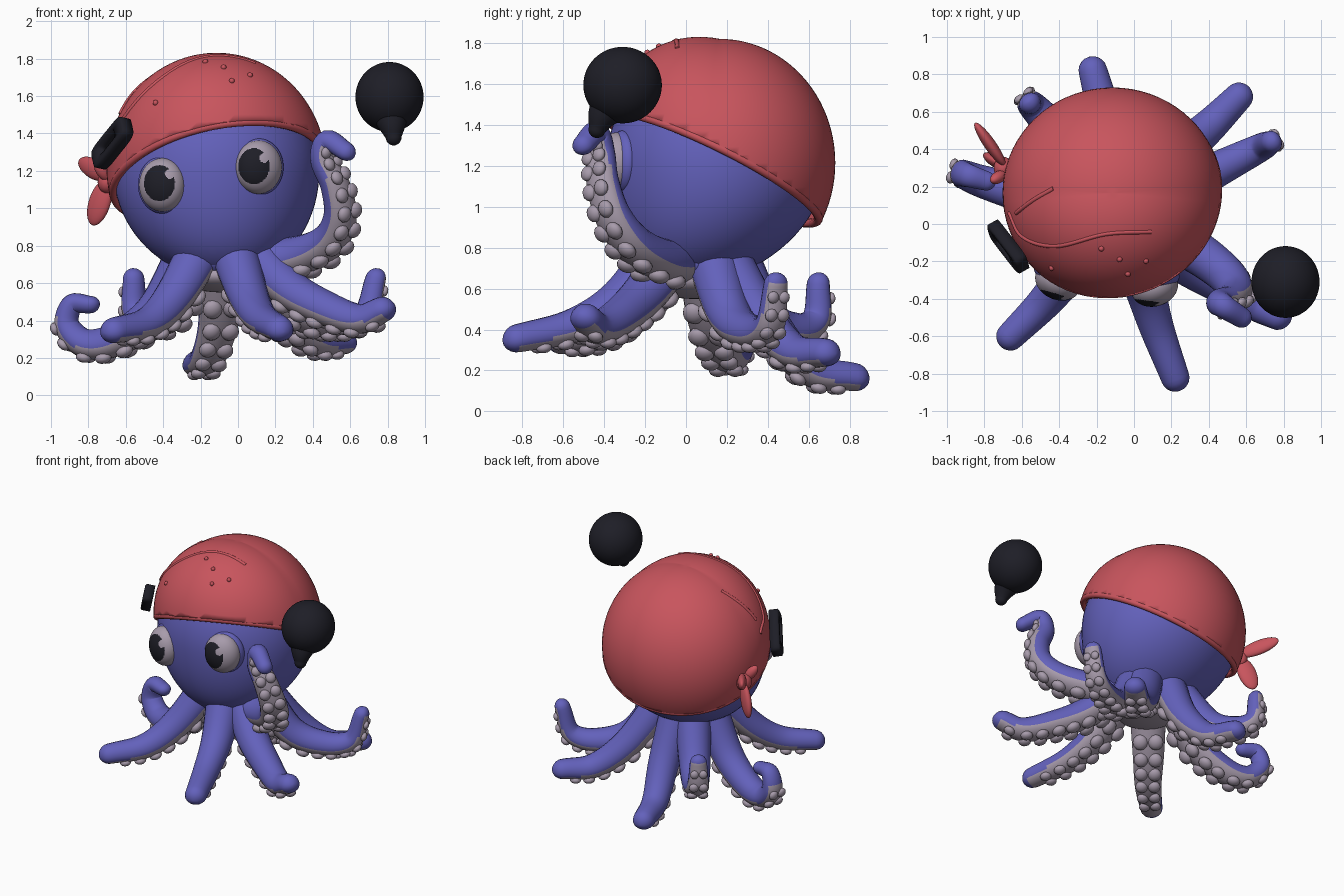
import bpy, bmesh, math
from mathutils import Vector as V, Matrix as M

if "Cube" in bpy.data.objects:
    bpy.data.objects.remove(bpy.data.objects["Cube"])


def material(name, rgb):
    m = bpy.data.materials.new(name)
    m.diffuse_color = (*rgb, 1)
    m.use_nodes = True
    m.node_tree.nodes["Principled BSDF"].inputs["Base Color"].default_value = m.diffuse_color
    return m


BLUE = material("blue skin", (0.125, 0.12, 0.5))
GREY = material("pale lilac", (0.39, 0.33, 0.41))
RED = material("red cloth", (0.58, 0.09, 0.11))
BLACK = material("black", (0.013, 0.013, 0.02))


def finish(bm, name, *mats):
    bmesh.ops.recalc_face_normals(bm, faces=bm.faces)
    for f in bm.faces:
        f.smooth = True
    me = bpy.data.meshes.new(name)
    bm.to_mesh(me)
    bm.free()
    for m in mats:
        me.materials.append(m)
    ob = bpy.data.objects.new(name, me)
    bpy.context.collection.objects.link(ob)
    return ob


def ellipsoid(bm, c, r, rot=None, u=48, v=32):
    mat = M.Translation(c) @ (rot.to_matrix().to_4x4() if rot else M()) @ M.Diagonal((*r, 1))
    return bmesh.ops.create_uvsphere(bm, u_segments=u, v_segments=v, radius=1, matrix=mat)["verts"]


def spline(pts, n=8):
    """Catmull-Rom samples through the points."""
    p = [V(q) for q in pts]
    p = [2 * p[0] - p[1]] + p + [2 * p[-1] - p[-2]]
    out = []
    for i in range(1, len(p) - 2):
        a, b, c, d = p[i - 1:i + 3]
        for k in range(n):
            t = k / n
            out.append(0.5 * (2 * b + (c - a) * t + (2 * a - 5 * b + 4 * c - d) * t * t
                              + (3 * b - a - 3 * c + d) * t ** 3))
    return out + [p[-2]]


def tube(bm, pts, r0, r1, side=None, flat=1.0, grey_end=0.0, ring=20):
    """Tapered tube with a round tip; the flattened underside is material 1 up to grey_end."""
    c = spline(pts)
    side = side or (c[-1] - c[0]).orthogonal().normalized()
    frames, n = [], len(c)
    for i, p in enumerate(c):
        t = (c[min(i + 1, n - 1)] - c[max(i - 1, 0)]).normalized()
        s = (side - t * side.dot(t)).normalized()
        frames.append((p, t, s, s.cross(t), r0 + (r1 - r0) * (i / (n - 1)) ** 0.8))
    rows = list(frames)
    p, t, s, up, r = frames[-1]
    for k in range(1, 6):
        a = k * math.pi / 10.5
        rows.append((p + t * r * math.sin(a), t, s, up, r * math.cos(a)))
    loops = []
    for p, t, s, up, r in rows:
        loop = []
        for j in range(ring):
            a = 2 * math.pi * (j + 0.5) / ring
            h = math.sin(a)
            loop.append(bm.verts.new(p + s * r * math.cos(a) + up * r * h * (1 if h > 0 else flat)))
        loops.append(loop)
    for i, (a, b) in enumerate(zip(loops, loops[1:])):
        u = i / n
        for j in range(ring):
            k = (j + 1) % ring
            f = bm.faces.new((a[j], a[k], b[k], b[j]))
            if u < grey_end and math.sin(2 * math.pi * (j + 1) / ring) < (-0.05 if u < grey_end - .2 else -.5):
                f.material_index = 1
    bm.faces.new(loops[0])
    bm.faces.new(loops[-1])
    return frames


# Head: ellipsoid narrowing and leaning forward towards the neck
bm = bmesh.new()
for v in ellipsoid(bm, (-0.115, 0.145, 1.2), (0.55, 0.535, 0.58), u=64, v=40):
    k = max(0, (1.2 - v.co.z) / 0.58) ** 2
    v.co.y -= 0.13 * k
    v.co.x += 0.03 * k
ellipsoid(bm, (-0.08, 0.05, 0.73), (0.3, 0.28, 0.13))
finish(bm, "head", BLUE)

# Grey underside between the tentacles
bm = bmesh.new()
ellipsoid(bm, (-0.08, 0.04, 0.64), (0.25, 0.25, 0.09))
finish(bm, "underside", GREY)


def tentacle(name, *pts, tip=0.077, grey_end=1.0):
    """A tentacle from the shared root through the points, with paired flat suckers below."""
    d = (V(pts[1]) - V((-0.08, 0.05, 0))).to_2d().normalized()
    root = (-0.08 + 0.16 * d.x, 0.05 + 0.16 * d.y, 0.72 if name == "raised" else 0.79)
    out = (V(pts[-1]) - V(root)).to_2d().normalized()
    bm = bmesh.new()
    frames = tube(bm, [root, *pts], 0.135, tip, V((out.y, -out.x, 0)), 0.8, grey_end)
    walked, last = 0, frames[0][0]
    for p, t, s, up, r in frames[6:int(len(frames) * min(grey_end, .95))]:
        walked += (p - last).length
        last = p
        if walked < 0.95 * r:
            continue
        walked = 0
        rot = M((s, t, up)).transposed().to_quaternion()
        for sg in (-1, 1):
            vs = ellipsoid(bm, p + s * sg * r * 0.46 - up * r * 0.72,
                           (r * .46, r * .48, r * .32), rot, 12, 8)
            for f in {f for v in vs for f in v.link_faces}:
                f.material_index = 1
    finish(bm, name + "_tentacle", BLUE, GREY)


# Outstretched tentacles
tentacle("back", (-.1, .4, .42), (-.16, .6, .2), (-.22, .82, .16))
tentacle("back_right", (.22, .36, .46), (.4, .52, .29), (.56, .68, .28))
tentacle("front_left", (-.34, -.25, .52), (-.48, -.42, .38), (-.66, -.6, .34))
tentacle("front", (.05, -.32, .54), (.12, -.55, .41), (.22, -.82, .35))
tentacle("front_right", (.26, -.2, .57), (.48, -.33, .45), (.65, -.43, .40), (.77, -.49, .45))
# Tentacles with upturned tips
tentacle("right", (.28, .21, .47), (.5, .32, .38), (.68, .41, .42), (.74, .44, .62), tip=.06)
tentacle("back_left", (-.34, .38, .46), (-.46, .54, .39), (-.55, .64, .45), (-.56, .65, .62), tip=.06)
# Curled tentacles
tentacle("left", (-.43, .12, .45), (-.65, .18, .29), (-.82, .23, .27), (-.92, .27, .37),
         (-.89, .26, .49), (-.79, .23, .49), tip=.052, grey_end=.7)
tentacle("raised", (.3, -.13, .73), (.48, -.26, .81), (.55, -.36, .95), (.525, -.41, 1.12),
         (.46, -.42, 1.26), (.48, -.44, 1.355), (.575, -.5, 1.3), tip=.055, grey_end=.8)

# Eyes: pupil and glint are chosen by position in the front view
for name, x, y, z, turn, px, pz, gx, gz in (
        ("left", -.405, -.305, 1.125, -.4, -.42, 1.135, -.365, 1.185),
        ("right", .11, -.34, 1.22, .3, .085, 1.225, .14, 1.27)):
    rot = M.Rotation(turn, 3, 'Z').to_quaternion()
    bm = bmesh.new()
    ellipsoid(bm, (x, y, z), (.127, .1, .143), rot, 128, 96)
    for f in bm.faces:
        c = f.calc_center_median()
        if c.y < y and ((c.x - px) / .083) ** 2 + ((c.z - pz) / .096) ** 2 < 1:
            f.material_index = 1
        if math.hypot(c.x - gx, c.z - gz) < .026:
            f.material_index = 0
    finish(bm, name + "_eye", GREY, BLACK)
    bm = bmesh.new()
    ellipsoid(bm, (x, y + .03, z), (.138, .07, .153), rot)
    finish(bm, name + "_eye_socket", BLUE)

# Bandana: ellipsoid cut by a tilted plane z = A + B x + C y, then fuller at the upper front
CEN, RAD = V((-0.115, 0.165, 1.215)), V((0.588, 0.565, 0.606))
A, B, C = 1.28, 0.2, -0.5


def bulge(p):
    q = V(((p[i] - CEN[i]) / RAD[i] for i in range(3)))
    return CEN + (p - CEN) * (1 + 0.19 * max(0, -q.y) * max(0, q.z))


bm = bmesh.new()
ellipsoid(bm, CEN, RAD, u=72, v=48)
bmesh.ops.bisect_plane(bm, geom=bm.verts[:] + bm.edges[:] + bm.faces[:], plane_co=(0, 0, A),
                       plane_no=(-B, -C, 1), clear_inner=True)
for v in bm.verts:
    v.co = bulge(v.co)
ob = finish(bm, "bandana", RED)
sol = ob.modifiers.new("thickness", 'SOLIDIFY')
sol.thickness, sol.offset = 0.03, -1


def cord(name, pts, radius, cyclic=False):
    cu = bpy.data.curves.new(name, 'CURVE')
    cu.dimensions, cu.bevel_depth, cu.bevel_resolution, cu.use_fill_caps = '3D', radius, 3, True
    sp = cu.splines.new('POLY')
    sp.points.add(len(pts) - 1)
    for q, p in zip(sp.points, pts):
        q.co = (*p, 1)
    sp.use_cyclic_u = cyclic
    cu.materials.append(RED)
    ob = bpy.data.objects.new(name, cu)
    bpy.context.collection.objects.link(ob)
    bpy.ops.object.select_all(action='DESELECT')
    ob.select_set(True)
    bpy.context.view_layer.objects.active = ob
    bpy.ops.object.convert(target='MESH')


# Rolled rim: the circle where the plane meets the ellipsoid, solved in unit-sphere space
n = V((-B * RAD.x, -C * RAD.y, RAD.z))
k = (A + B * CEN.x + C * CEN.y - CEN.z) / n.length
n.normalize()
e1 = n.orthogonal().normalized()
e2 = n.cross(e1)
ring = [n * k + math.sqrt(1 - k * k) * (e1 * math.cos(t) + e2 * math.sin(t))
        for t in (i * math.tau / 72 for i in range(72))]
cord("bandana_rim", [bulge(CEN + V((p.x * RAD.x, p.y * RAD.y, p.z * RAD.z)) * 0.968) for p in ring], 0.022, True)


def on_cloth(x, y):
    q = 1 - ((x - CEN.x) / RAD.x) ** 2 - ((y - CEN.y) / RAD.y) ** 2
    return bulge(V((x, y, CEN.z + RAD.z * math.sqrt(max(q, 0)))))


# Cloth folds and small bumps
for i, path in enumerate(([(-.66, .06), (-.58, -.06), (-.4, -.1), (-.15, -.04), (.08, -.03)],
                          [(-.62, .06), (-.53, .13), (-.43, .19)])):
    cord(f"cloth_fold_{i + 1}", [on_cloth(p.x, p.y) - V((0, 0, .006))
                                 for p in spline([(*q, 0) for q in path])], 0.012)
bm = bmesh.new()
for x, y in ((-.17, -.11), (-.08, -.16), (.05, -.17), (-.04, -.23), (-.42, -.21)):
    ellipsoid(bm, on_cloth(x, y), (.015,) * 3, u=12, v=8)
finish(bm, "cloth_bumps", RED)

# Knot and tails at the left side
bm = bmesh.new()
ellipsoid(bm, (-.7, .3, 1.14), (.05, .06, .06))
for a, b, w in (((-.69, .31, 1.17), (-.85, .54, 1.25), .055), ((-.7, .31, 1.15), (-.78, .36, .91), .065),
                ((-.69, .27, 1.15), (-.76, .23, 1.25), .035)):
    a, b = V(a), V(b)
    ellipsoid(bm, (a + b) / 2, (w, .032, (b - a).length / 2), (b - a).to_track_quat('Z', 'X'), 24, 16)
finish(bm, "bandana_knot", RED)

# Oblong black frame lying on the bandana
bm = bmesh.new()
nz = V((-.856, -.48, .19)).normalized()
ax = V((.15, -.26, .24))
ax = (ax - nz * ax.dot(nz)).normalized()
ay = nz.cross(ax)
loops = []
for hl, hw, h in ((.165, .07, -.04), (.165, .07, .02), (.155, .06, .028), (.085, .032, .028), (.08, .028, -.04)):
    loop = []
    for i in range(40):
        a = math.tau * (i + .5) / 40
        x, y = (math.copysign(abs(f(a)) ** .4, f(a)) for f in (math.cos, math.sin))
        loop.append(bm.verts.new(V((-.68, -.125, 1.35)) + ax * hl * x + ay * hw * y + nz * h))
    loops.append(loop)
for a, b in zip(loops, loops[1:] + loops[:1]):
    for i in range(40):
        j = (i + 1) % 40
        bm.faces.new((a[i], a[j], b[j], b[i]))
finish(bm, "black_frame", BLACK)

# Floating black ball with a drooping stem
bm = bmesh.new()
ellipsoid(bm, (.81, -.31, 1.595), (.182, .192, .187))
tube(bm, [(.81, -.36, 1.52), (.825, -.41, 1.44), (.832, -.435, 1.378)], 0.115, 0.042)
finish(bm, "black_ball", BLACK)
